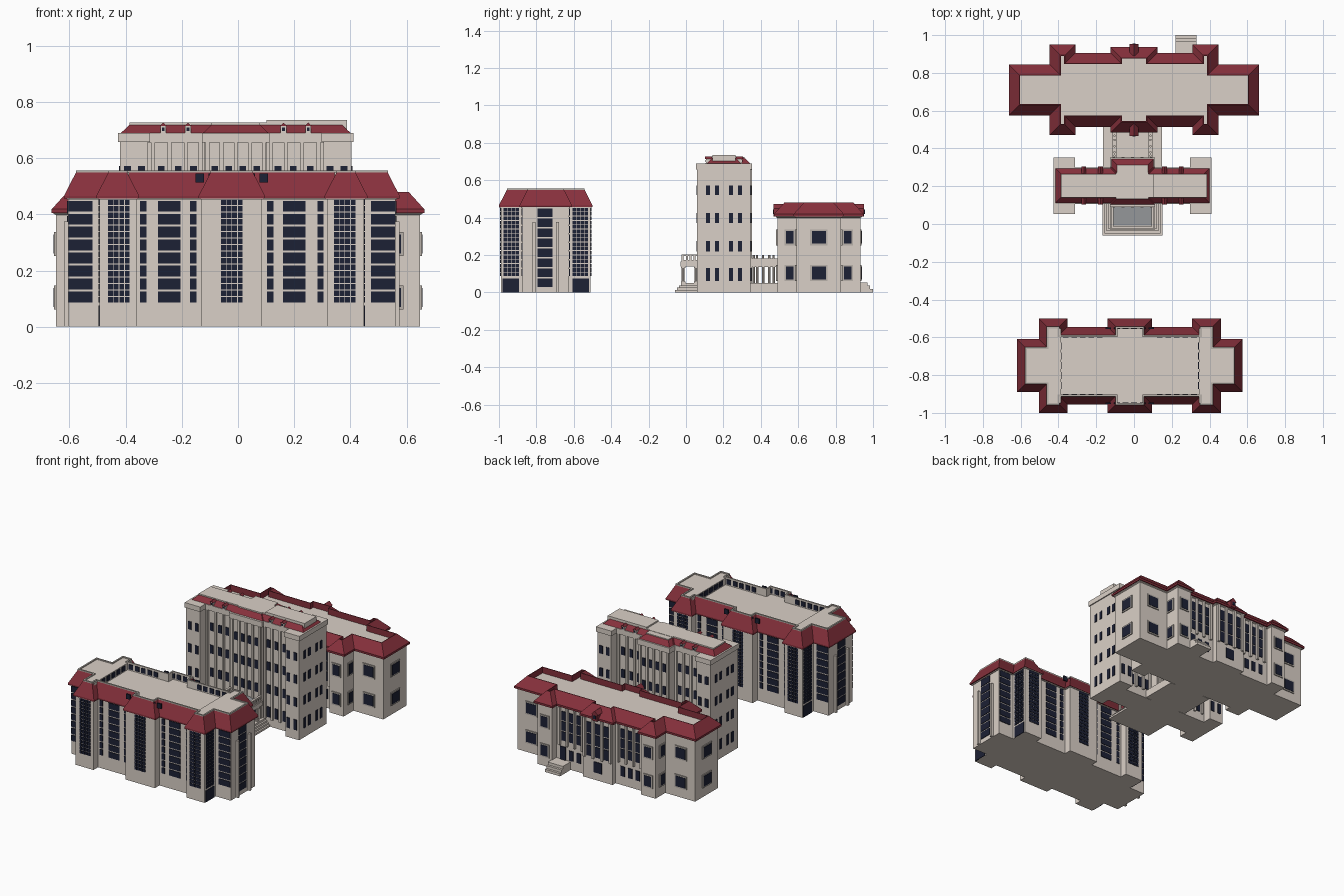
import bpy, math
from mathutils import Vector

if "Cube" in bpy.data.objects:
    bpy.data.objects.remove(bpy.data.objects["Cube"])

def material(name, rgb):
    m = bpy.data.materials.new(name)
    m.diffuse_color = (*rgb, 1)
    m.use_nodes = True
    m.node_tree.nodes["Principled BSDF"].inputs["Base Color"].default_value = m.diffuse_color
    return m

STONE = material("stone", (0.70, 0.63, 0.57))
TRIM = material("trim", (0.48, 0.44, 0.40))
RED = material("roof_red", (0.24, 0.03, 0.045))
DARK = material("window_dark", (0.012, 0.015, 0.035))
GLASS = material("skylight_grey", (0.30, 0.31, 0.32))

def mesh(name, verts, faces, mats, idx=None):
    me = bpy.data.meshes.new(name)
    me.from_pydata(verts, [], faces)
    for m in mats:
        me.materials.append(m)
    if idx:
        me.polygons.foreach_set("material_index", idx)
    ob = bpy.data.objects.new(name, me)
    bpy.context.collection.objects.link(ob)
    return ob

def boxes(name, items, mat):
    """One mesh of many boxes, each (x0, x1, y0, y1, z0, z1)."""
    V, F = [], []
    for x0, x1, y0, y1, z0, z1 in items:
        b = len(V)
        V += [(x, y, z) for z in (z0, z1) for x, y in ((x0, y0), (x1, y0), (x1, y1), (x0, y1))]
        F += [[b + i for i in f] for f in ((3, 2, 1, 0), (4, 5, 6, 7), (0, 1, 5, 4),
                                           (1, 2, 6, 5), (2, 3, 7, 6), (3, 0, 4, 7))]
    return mesh(name, V, F, [mat])

def plan(quarter, c):
    """Mirror a stepped quarter outline into a closed counter-clockwise plan."""
    q = [Vector(p) for p in quarter]
    out = q + [Vector((-p.x, p.y)) for p in reversed(q)]
    out += [Vector((-p.x, -p.y)) for p in out]
    return [p + Vector(c) for p in out]

def inset(poly, d):
    out, n = [], len(poly)
    for i, p in enumerate(poly):
        a, b = (p - poly[i - 1]).normalized(), (poly[(i + 1) % n] - p).normalized()
        out.append(p + d * Vector((-a.y - b.y, a.x + b.x)))
    return out

def loft(name, poly, profile, mats, cap):
    """Rings of the plan at (inset, z); mats per band, cap closes the last ring."""
    n = len(poly)
    V = [(p.x, p.y, z) for d, z in profile for p in inset(poly, d)]
    F, idx, slots = [], [], list(dict.fromkeys(mats + [cap]))
    for k, m in enumerate(mats):
        for i in range(n):
            j = (i + 1) % n
            F.append((k * n + i, k * n + j, (k + 1) * n + j, (k + 1) * n + i))
            idx.append(slots.index(m))
    F += [tuple(range(n - 1, -1, -1)), tuple(range(len(V) - n, len(V)))]
    idx += [slots.index(mats[0]), slots.index(cap)]
    return mesh(name, V, F, slots, idx)

def pane(axis, u, w, v, z0, z1, t=0.004):
    """Thin upright box: on a y = v wall (axis 'y') or an x = v wall (axis 'x')."""
    h = w / 2
    return (u - h, u + h, v - t, v + t, z0, z1) if axis == 'y' else (v - t, v + t, u - h, u + h, z0, z1)

def grid(axis, u, w, v, z0, z1, cols, rows, gx, gz):
    pw, ph = w / cols, (z1 - z0) / rows
    return [pane(axis, u - w / 2 + (i + .5) * pw, pw - gx, v, z0 + j * ph, z0 + (j + 1) * ph - gz)
            for i in range(cols) for j in range(rows)]

def columns(name, spots, r, z0, z1, mat=STONE, sides=10):
    V, F = [], []
    for x, y in spots:
        b = len(V)
        V += [(x + r * math.cos(6.28319 * i / sides), y + r * math.sin(6.28319 * i / sides), z)
              for z in (z0, z1) for i in range(sides)]
        F += [(b + i, b + (i + 1) % sides, b + sides + (i + 1) % sides, b + sides + i) for i in range(sides)]
        F += [tuple(b + sides + i for i in range(sides))]
    return mesh(name, V, F, [mat])

S = (-1, 1)

# ---- Front building: eight-storey block with mansard roof ----
ax, ay = -0.022, -0.75
wallA = plan([(.582, .125), (.47, .125), (.47, .24), (.34, .24), (.34, .192), (.108, .192), (.108, .24)], (ax, ay))
eaveA = plan([(.597, .14), (.482, .14), (.482, .25), (.33, .25), (.33, .205), (.118, .205), (.118, .25)], (ax, ay))
loft("front_block_walls", wallA, [(0, 0), (0, .452), (-.006, .452), (-.006, .462)], [STONE] * 3, STONE)
loft("front_block_roof", eaveA, [(0, .456), (0, .466), (.042, .548), (.042, .556), (.052, .556), (.052, .505)],
     [RED, RED, TRIM, TRIM, STONE], STONE)
decks = []
for s in S:
    for x1, yh in ((.43, .197), (.545, .09)):
        a, b = sorted((s * .365, s * x1))
        decks.append((ax + a, ax + b, ay - yh, ay + yh, .5, .55))
boxes("front_block_end_decks", decks, STONE)
w = []
for sy in S:
    yy = lambda d: ay + sy * d
    w += grid('y', ax, .08, yy(.24), .087, .456, 4, 16, .003, .004)
    for i in range(16):                                  # attic windows facing the roof court
        w.append(pane('y', ax - .34 + i * .0453, .03, yy(.205 - .052 if abs(i - 7.5) > 3 else .199), .513, .545))
    for sx in S:
        w += grid('y', ax + sx * .538, .085, yy(.125), .087, .456, 1, 8, 0, .008)
        w += grid('y', ax + sx * .402, .08, yy(.24), .087, .456, 4, 16, .003, .004)
        for u, ww in ((.315, .022), (.222, .08), (.137, .022)):
            w += grid('y', ax + sx * u, ww, yy(.192), .087, .456, 1, 8, 0, .008)
        w += grid('x', yy(.185), .085, ax + sx * .47, .087, .456, 4, 16, .003, .004)
        w.append(pane('x', yy(.187), .088, ax + sx * .47, 0, .075))
for sx in S:
    w += grid('x', ay - .005, .08, ax + sx * .582, .03, .456, 1, 8, 0, .008)
    w += grid('x', ay, .26, ax + sx * .365, .513, .55, 5, 1, .015, .005)
boxes("front_block_windows", w, DARK)
boxes("front_block_fins", [(ax + sx * .585 - .012, ax + sx * .585 + .012, ay + d - .008, ay + d + .008, 0, .375)
                           for sx in S for d in (-.062, .062)], STONE)

# ---- Central tower ----
bx, by = -0.008, 0.203
boxes("tower_walls", [(bx - .35, bx + .35, by - .085, by + .085, 0, .66),
                      (bx - .112, bx + .112, by - .105, by + .14, 0, .66)] +
      [(bx + s * .362 - .05, bx + s * .362 + .05, by - .143, by + .143, 0, .66) for s in S], STONE)
boxes("tower_cornice", [(bx - .35, bx + .35, by - .096, by + .096, .655, .69),
                        (bx - .12, bx + .12, by - .114, by + .15, .655, .69)] +
      [(bx + s * .362 - .057, bx + s * .362 + .057, by - .15, by + .15, .657, .69) for s in S], STONE)
roofB = plan([(.408, .092), (.116, .092), (.116, .1)], (bx, by))
loft("tower_roof", roofB, [(0, .69), (.03, .718), (.03, .726)], [RED, STONE], STONE)
loft("tower_rear_roof", plan([(.112, .06)], (bx, by + .08)), [(0, .69), (.03, .718), (.03, .724)], [RED, STONE], STONE)
boxes("tower_roof_house", [(bx + .11, bx + .395, by - .062, by + .062, .69, .735)], STONE)
w, pil, frame = [], [], []
rows = ((.062, .13), (.218, .275), (.37, .425), (.52, .572))
for sx in S:
    for z0, z1 in rows:
        for d in (-.085, -.037, .037, .085):
            w.append(pane('x', by + d, .022, bx + sx * .412, z0, z1))
        for sy in S:
            mid = .105 if sy < 0 else .14
            for u, v in ((.025, mid), (.075, mid), (.15, .085), (.205, .085), (.265, .085), (.335, .143), (.385, .143)):
                w.append(pane('y', bx + sx * u, .024, by + sy * v, z0, z1))
    for sy in S:
        mid = .105 if sy < 0 else .14
        for u, v in ((.05, mid), (.1, mid), (.125, .085), (.178, .085), (.235, .085), (.295, .085)):
            pil.append(pane('y', bx + sx * u, .014, by + sy * v, .05, .655, .011))
for z0, z1 in rows:
    for sy, mid in ((-1, .105), (1, .14)):
        pil.append(pane('y', bx, .014, by + sy * mid, .05, .655, .011))
boxes("tower_windows", w, DARK)
boxes("tower_pilasters", pil, STONE)

# ---- Dormers on tower ----
spots = [(bx + sx * u, by + sy * .083) for sx in S for sy in S for u in (.17, .258)]
boxes("tower_dormers", [(x - .01, x + .01, y - .014, y + .014, .69, .715) for x, y in spots], STONE)
boxes("tower_dormer_windows", [(x - .005, x + .005, y - .016, y + .016, .696, .709) for x, y in spots], DARK)
for x, y in spots:
    mesh("dormer_cap", [(x + a, y + b, z) for b in (-.018, .018) for a, z in ((-.013, .714), (.013, .714), (0, .726))],
         [(0, 1, 2), (5, 4, 3), (0, 2, 5, 3), (1, 4, 5, 2), (0, 3, 4, 1)], [RED])

# ---- Entrance porch ----
boxes("porch_steps", [(bx - .16 + .011 * i, bx + .16 - .011 * i, -.06 + .011 * i, .12, .0125 * i, .0125 * (i + 1))
                      for i in range(4)], STONE)
boxes("porch_beam", [(bx - .12, bx + .12, -.03, .1, .138, .165)], STONE)
boxes("porch_skylight", [(bx - .1, bx + .1, -.008, .1, .16, .17)], GLASS)
rail = []
for z0, z1 in ((.165, .174), (.194, .202)):
    rail += [(bx - .115, bx + .115, -.025, -.012, z0, z1)]
    rail += [(bx + s * .108 - .007, bx + s * .108 + .007, -.025, .1, z0, z1) for s in S]
rail += [(bx - .108 + i * .024 - .005, bx - .108 + i * .024 + .005, -.024, -.013, .17, .197) for i in range(10)]
rail += [(bx + s * .108 - .005, bx + s * .108 + .005, y / 100, y / 100 + .01, .17, .197) for s in S for y in range(0, 10, 2)]
boxes("porch_balustrade", rail, STONE)
posts = [(bx + s * u, -.016) for s in S for u in (.045, .107)] + [(bx + s * .107, .055) for s in S]
columns("porch_columns", posts, .009, .05, .138)
boxes("porch_column_caps", [(x - .012, x + .012, y - .012, y + .012, z, z + .007) for x, y in posts for z in (.05, .131)], STONE)
boxes("porch_door", [pane('y', bx, .08, by - .105, .05, .128, .005)], DARK)

# ---- Rear colonnade linking the tower to the rear building ----
boxes("link_floor", [(bx - .155, bx + .155, .29, .53, 0, .05)], STONE)
boxes("link_beams", [(bx + s * .095 - .01, bx + s * .095 + .01, .33, .5, z0, z1)
                     for s in S for z0, z1 in ((.135, .165), (.165, .18))], STONE)
posts = [(bx + s * .095, y) for s in S for y in (.362, .38, .412, .445, .468)]
columns("link_columns", posts, .007, .05, .137)
columns("link_finials", posts, .006, .18, .2)

# ---- Rear building: low block with hipped parapet roof ----
cx, cy = 0.0, 0.71
wallC = plan([(.648, .12), (.43, .12), (.43, .222), (.325, .222), (.325, .178), (.108, .178), (.108, .21)], (cx, cy))
eaveC = plan([(.663, .135), (.447, .135), (.447, .24), (.31, .24), (.31, .196), (.124, .196), (.124, .226)], (cx, cy))
loft("rear_block_walls", wallC, [(0, 0), (0, .398), (-.008, .402), (-.008, .415)], [STONE] * 3, STONE)
loft("rear_block_roof", eaveC, [(0, .405), (0, .418), (.056, .48), (.06, .48), (.06, .44)], [RED] * 4, STONE)
w, frame = [], []
def framed(axis, u, ww, v, z0, z1):
    frame.append(pane(axis, u, ww + .018, v, z0 - .009, z1 + .009, .006))
    w.append(pane(axis, u, ww, v, z0, z1, .008))
pil = []
for sx in S:
    for z0, z1 in ((.07, .138), (.26, .328)):
        framed('x', cy, .075, cx + sx * .648, z0, z1)
        for sy in S:
            framed('x', cy + sy * .155, .04, cx + sx * .43, z0, z1)
            framed('y', cx + sx * .545, .07, cy + sy * .12, z0, z1)
            framed('y', cx + sx * .378, .05, cy + sy * .222, z0, z1)
    for sy in S:
        for u in (.16, .215, .27):
            v = cy + sy * .178
            w += grid('y', cx + sx * u, .03, v, .18, .38, 1, 3, 0, .008)
            w.append(pane('y', cx + sx * u, .03, v, .06, .125))
        pil += [pane('y', cx + sx * u, .014, cy + sy * .178, .15, .4, .014) for u in (.133, .188, .243, .298)]
        pil += [pane('y', cx + sx * u, .016, cy + sy * .21, .14, .4, .012) for u in (.033, .095)]
        w += grid('y', cx + sx * .063, .034, cy + sy * .21, .15, .38, 1, 3, 0, .008)
for sy in S:
    w += grid('y', cx, .036, cy + sy * .21, .15, .38, 1, 3, 0, .008)
    w.append(pane('y', cx, .06, cy + sy * .21, .05, .12))
    # small gabled dormer on the centre bay
    y0, y1 = cy + sy * .17, cy + sy * .243
    boxes("rear_block_dormer", [(-.018, .018, min(y0, y1), max(y0, y1), .405, .45)], RED)
    mesh("rear_dormer_gable", [(a, y, z) for y in (y0, y1) for a, z in ((-.024, .448), (.024, .448), (0, .472))],
         [(0, 1, 2), (5, 4, 3), (0, 2, 5, 3), (1, 4, 5, 2), (0, 3, 4, 1)], [RED])
    w.append(pane('y', 0, .018, y1, .42, .442, .003))
boxes("rear_block_window_frames", frame, TRIM)
boxes("rear_block_windows", w, DARK)
boxes("rear_block_pilasters", pil, STONE)
boxes("rear_steps", [(.22, .33, .87, 1.0, 0, .018), (.22, .33, .87, .985, .018, .036), (.22, .33, .87, .97, .036, .054)], STONE)
boxes("rear_door", [pane('y', .275, .04, cy + .178, .054, .14, .006)], DARK)
